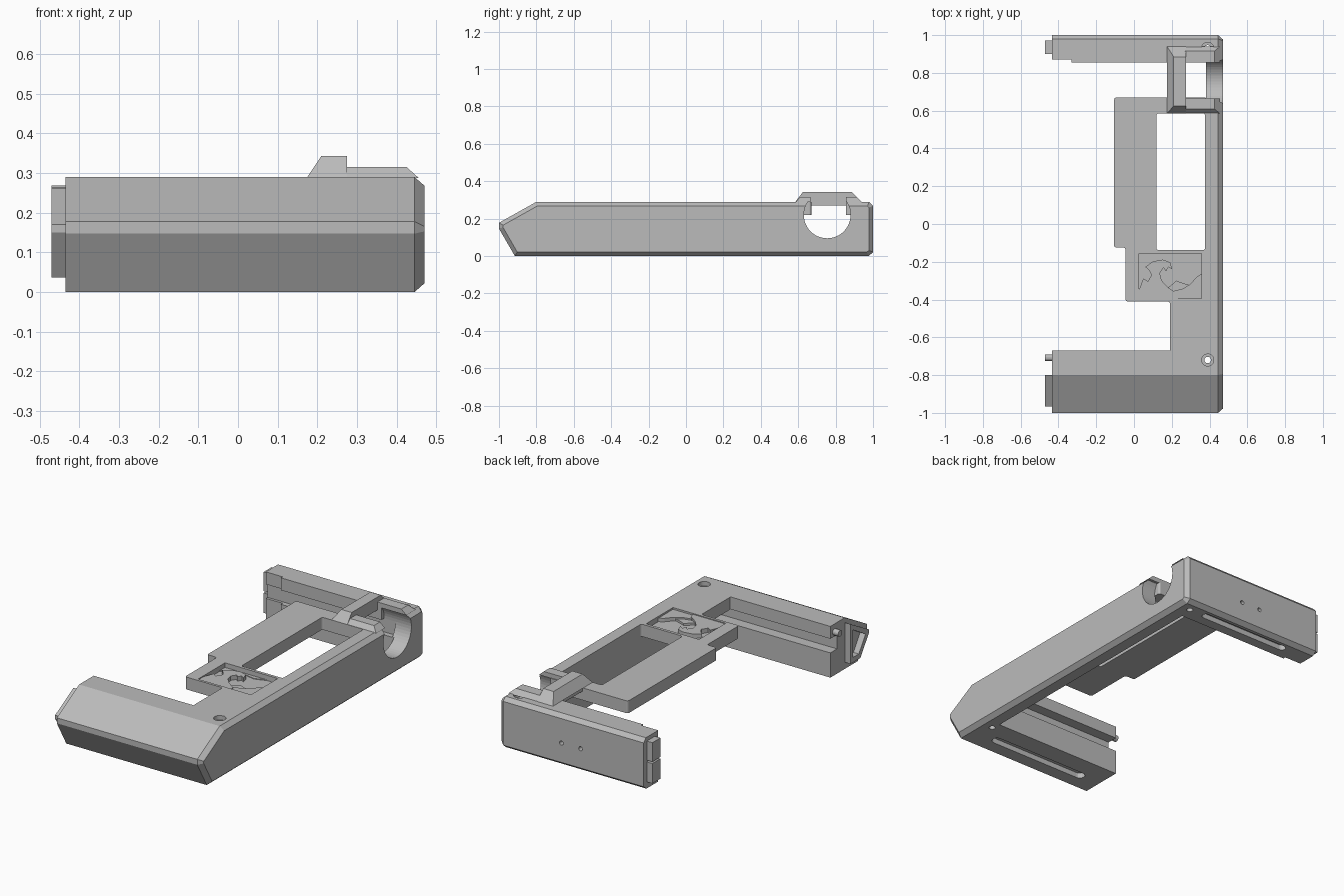
import bpy, bmesh, math
from mathutils import Vector

if "Cube" in bpy.data.objects:
    bpy.data.objects.remove(bpy.data.objects["Cube"], do_unlink=True)

grey = bpy.data.materials.new("plain_grey")
grey.use_nodes = True
colour = (0.5, 0.5, 0.5, 1)
grey.diffuse_color = colour
grey.node_tree.nodes["Principled BSDF"].inputs["Base Color"].default_value = colour


def finish(name, bm):
    bmesh.ops.recalc_face_normals(bm, faces=bm.faces)
    mesh = bpy.data.meshes.new(name)
    bm.to_mesh(mesh)
    bm.free()
    mesh.materials.append(grey)
    ob = bpy.data.objects.new(name, mesh)
    bpy.context.collection.objects.link(ob)
    return ob


def prism(name, pts, axis, lo, hi, cap=None):
    """Extrude a 2D profile along an axis; cap = (inset, rise) chamfers the far end."""
    place = {"x": lambda a, b, t: (t, a, b),
             "y": lambda a, b, t: (a, t, b),
             "z": lambda a, b, t: (a, b, t)}[axis]
    bm = bmesh.new()
    face = bm.faces.new([bm.verts.new(place(a, b, lo)) for a, b in pts])
    new = bmesh.ops.extrude_face_region(bm, geom=[face])["geom"]
    verts = [g for g in new if isinstance(g, bmesh.types.BMVert)]
    bmesh.ops.translate(bm, verts=verts, vec=Vector(place(0, 0, hi - lo)))
    bmesh.ops.recalc_face_normals(bm, faces=bm.faces)
    if cap:
        end = next(f for f in bm.faces if all(v in verts for v in f.verts))
        bmesh.ops.inset_region(bm, faces=[end], thickness=cap[0], use_even_offset=True)
        bmesh.ops.translate(bm, verts=list(end.verts), vec=Vector(place(0, 0, cap[1])))
    return finish(name, bm)


def box(name, x0, x1, y0, y1, z0, z1):
    return prism(name, [(x0, y0), (x1, y0), (x1, y1), (x0, y1)], "z", z0, z1)


def frustum(name, low, high, z0, z1):
    """Block whose bottom and top are different rectangles (x0, x1, y0, y1)."""
    bm = bmesh.new()
    rings = []
    for (x0, x1, y0, y1), z in ((low, z0), (high, z1)):
        rings.append([bm.verts.new((x, y, z)) for x, y in
                      ((x0, y0), (x1, y0), (x1, y1), (x0, y1))])
    for ring in rings:
        bm.faces.new(ring)
    for i in range(4):
        j = (i + 1) % 4
        bm.faces.new((rings[0][i], rings[0][j], rings[1][j], rings[1][i]))
    return finish(name, bm)


def circle(a, b, r, n=32):
    return [(a + r * math.cos(2 * math.pi * i / n), b + r * math.sin(2 * math.pi * i / n))
            for i in range(n)]


def stadium(x0, x1, y, r, n=8):
    right = [(x1 + r * math.sin(math.pi * i / n), y - r * math.cos(math.pi * i / n))
             for i in range(n + 1)]
    return right + [(x0 + x1 - a, 2 * y - b) for a, b in right]


def apply(ob, mod):
    bpy.context.view_layer.objects.active = ob
    bpy.ops.object.modifier_apply(modifier=mod.name)


def cut(ob, *cutters):
    for cutter in cutters:
        mod = ob.modifiers.new("cut", "BOOLEAN")
        mod.operation, mod.solver, mod.object = "DIFFERENCE", "EXACT", cutter
        apply(ob, mod)
        bpy.data.objects.remove(cutter, do_unlink=True)


def round_upright_edges(ob, width):
    bm = bmesh.new()
    bm.from_mesh(ob.data)
    edges = [e for e in bm.edges if abs(e.verts[0].co.z - e.verts[1].co.z) > 0.01]
    bmesh.ops.bevel(bm, geom=edges, offset=width, segments=4, profile=0.5, affect="EDGES")
    bm.to_mesh(ob.data)
    bm.free()


TOP, PLATE = 0.29, 0.22

# Outer C-shaped frame: side profile extruded across, chamfered at the long wall
side = [(-0.915, 0), (0.975, 0), (1, 0.02), (1, 0.268), (0.98, TOP),
        (-0.8, TOP), (-1, 0.178), (-1, 0.147)]
frame = prism("frame", side, "x", -0.435, 0.445, cap=(0.022, 0.025))
cut(frame,
    box("inner_space", -1, 0.38, -0.67, 0.855, -1, 1),
    box("back_bar_notch", -1, -0.33, 0.8, 0.87, -1, 1),
    box("back_groove", -1, 0.37, 0.8, 0.885, 0.14, PLATE),
    box("front_groove", -1, 0.37, -0.73, -0.6, 0.14, PLATE),
    prism("barrel_opening", circle(0.755, PLATE, 0.125, 48), "x", 0.3, 0.6),
    prism("front_slot", stadium(-0.3, 0.28, -0.81, 0.028), "z", -0.1, 0.03),
    prism("back_slot", stadium(-0.25, 0.28, 0.935, 0.022), "z", -0.1, 0.03))

# Screw holes with countersunk tops, and two small holes in the back face
for y in (-0.72, 0.93):
    cut(frame, prism("hole", circle(0.39, y, 0.017), "z", -0.1, 0.5),
        prism("sink", circle(0.39, y, 0.032), "z", 0.265, 0.5))
for x in (0.08, -0.04):
    cut(frame, prism("pin_hole", circle(x, 0.13, 0.012, 16), "y", 0.96, 1.1))

# Top plate with a window and a recessed picture panel
outline = [(0.385, -0.672), (0.19, -0.672), (0.19, -0.41), (-0.045, -0.41),
           (-0.045, -0.125), (-0.105, -0.125), (-0.105, 0.67), (0.385, 0.67)]
plate = prism("top_plate", outline, "z", PLATE, TOP)
round_upright_edges(plate, 0.012)
window = box("window", 0.118, 0.377, -0.138, 0.585, 0, 1)
round_upright_edges(window, 0.012)
cut(plate, window, box("panel_recess", 0.027, 0.358, -0.395, -0.155, 0.26, 1))
plate_corner = box("plate_corner", 0.37, 0.385, -0.69, -0.66, PLATE, TOP)


# Raised wave relief in the panel, drawn in panel fractions
def relief(name, pts, z):
    return prism(name, [(0.027 + 0.331 * u, -0.395 + 0.24 * v) for u, v in pts], "z", 0.255, z)


relief("wave_crest", [(0, 0), (0, 0.2), (0.07, 0.45), (0.14, 0.38), (0.2, 0.52), (0.16, 0.62),
                      (0.1, 0.7), (0.22, 0.82), (0.38, 0.86), (0.5, 0.8), (0.53, 0.64),
                      (0.47, 0.7), (0.43, 0.6), (0.39, 0.68), (0.33, 0.56), (0.36, 0.4),
                      (0.46, 0.25), (0.6, 0.12), (0.62, 0)], TOP - 0.005)
relief("wave_swell", [(0.58, 0), (0.56, 0.17), (0.7, 0.22), (0.82, 0.32), (0.92, 0.48),
                      (1, 0.55), (1, 0)], TOP - 0.01)
relief("wave_hill", [(0.4, 0.2), (0.5, 0.28), (0.6, 0.4), (0.66, 0.36), (0.8, 0.3),
                     (0.7, 0.15), (0.5, 0.1)], TOP - 0.018)
relief("upper_cloud", [(0, 0.8), (0.15, 0.93), (0.4, 0.95), (0.6, 0.9), (0.8, 1), (0, 1)], 0.264)

# Bridge over the round opening: cross band and two low rails
frustum("bridge_band", (0.175, 0.275, 0.585, 0.94), (0.21, 0.275, 0.625, 0.885), TOP, 0.343)
box("bridge_underside", 0.18, 0.275, 0.62, 0.9, 0.27, TOP + 0.002)
frustum("front_rail", (0.27, 0.455, 0.585, 0.665), (0.27, 0.425, 0.61, 0.665), TOP - 0.002, 0.315)
frustum("back_rail", (0.27, 0.455, 0.855, 0.94), (0.27, 0.425, 0.855, 0.915), TOP - 0.002, 0.315)

# Joining tabs on the open ends
box("back_upper_tab", -0.47, -0.43, 0.9, 0.972, 0.16, 0.268)
box("back_lower_tab", -0.47, -0.43, 0.9, 0.972, 0.037, 0.15)
tab = prism("front_tab", [(-0.89, 0.037), (-0.965, 0.15), (-0.965, 0.17), (-0.8, 0.262),
                          (-0.8, 0.037)], "x", -0.47, -0.43)
cut(tab, prism("tab_hollow", [(-0.875, 0.065), (-0.935, 0.155), (-0.825, 0.22),
                              (-0.825, 0.065)], "x", -0.5, -0.436))
prism("front_small_tab", circle(-0.708, 0.245, 0.018, 16), "x", -0.47, -0.43)
